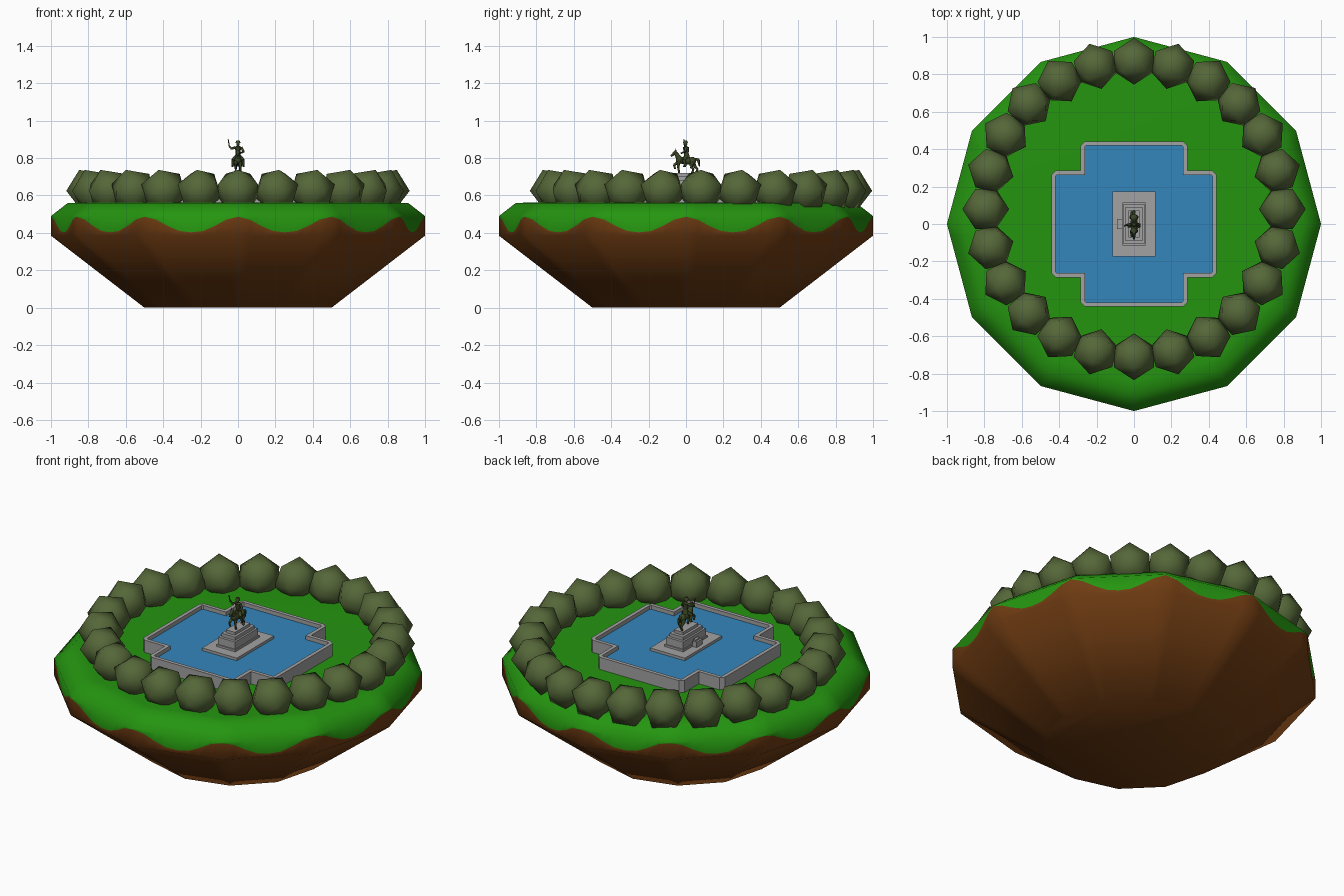
import bpy, bmesh
from math import sin, cos, pi, radians
from mathutils import Vector, Matrix

cube = bpy.data.objects.get("Cube")
if cube:
    bpy.data.objects.remove(cube, do_unlink=True)


def material(name, rgb):
    m = bpy.data.materials.new(name)
    m.use_nodes = True
    m.diffuse_color = (*rgb, 1)
    bsdf = m.node_tree.nodes["Principled BSDF"]
    bsdf.inputs["Base Color"].default_value = (*rgb, 1)
    bsdf.inputs["Roughness"].default_value = 0.9
    return m


GRASS = material("grass green", (0.018, 0.30, 0.005))
EARTH = material("earth brown", (0.16, 0.045, 0.006))
LEAF = material("leaf olive", (0.09, 0.135, 0.04))
WATER = material("water blue", (0.034, 0.24, 0.50))
STONE = material("stone grey", (0.37, 0.36, 0.37))
BRONZE = material("bronze green", (0.045, 0.062, 0.018))


def finish(name, bm, mats, smooth=None):
    bmesh.ops.recalc_face_normals(bm, faces=bm.faces)
    mesh = bpy.data.meshes.new(name)
    bm.to_mesh(mesh)
    bm.free()
    for m in mats:
        mesh.materials.append(m)
    ob = bpy.data.objects.new(name, mesh)
    bpy.context.collection.objects.link(ob)
    if smooth:
        bpy.ops.object.select_all(action='DESELECT')
        ob.select_set(True)
        bpy.context.view_layer.objects.active = ob
        bpy.ops.object.shade_smooth_by_angle(angle=radians(smooth))
    return ob


def loft(bm, rings, mats=None, close=False):
    """Join equal rings of points with quads; returns the vertex rings."""
    vs = [[bm.verts.new(p) for p in ring] for ring in rings]
    pairs = list(zip(vs, vs[1:])) + ([(vs[-1], vs[0])] if close else [])
    for k, (a, b) in enumerate(pairs):
        for i in range(len(a)):
            j = (i + 1) % len(a)
            f = bm.faces.new((a[i], a[j], b[j], b[i]))
            f.material_index = mats[k] if mats else 0
    return vs


def box(name, x, y, z0, z1, cx=0, cy=0):
    bm = bmesh.new()
    bmesh.ops.create_cube(bm, size=1, matrix=Matrix.Translation((cx, cy, (z0 + z1) / 2))
                          @ Matrix.Diagonal((2 * x, 2 * y, z1 - z0, 1)))
    return finish(name, bm, [STONE])


# Floating island: twelve sides, with a scalloped grass edge
SIDES, STEPS = 12, 8


def island_ring(r, height):
    pts = []
    for s in range(SIDES):
        a, b = (Vector((cos(t), sin(t), 0)) * r for t in (2 * pi * s / SIDES, 2 * pi * (s + 1) / SIDES))
        for k in range(STEPS):
            p = a.lerp(b, k / STEPS)
            p.z = height(k / STEPS) if callable(height) else height
            pts.append(p)
    return pts


def scallop(t):
    return 0.403 + 0.083 * ((1 + cos(2 * pi * t)) / 2) ** 1.3


bm = bmesh.new()
vs = loft(bm, [island_ring(0.5, 0), island_ring(1, 0.385), island_ring(1, scallop),
               island_ring(1, 0.49), island_ring(0.91, 0.56), island_ring(0.84, 0.562)],
          [1, 1, 0, 0, 0])
bm.faces.new(vs[0]).material_index = 1
bm.faces.new(vs[-1])
finish("island", bm, [GRASS, EARTH], 65)

# Ring of round bushes, each lying with its axis pointing outwards
for i in range(24):
    bm = bmesh.new()
    a = 2 * pi * i / 24
    place = (Matrix.Translation((0.793 * cos(a), 0.08 + 0.79 * sin(a), 0.625))
             @ Matrix.Rotation(a, 4, 'Z') @ Matrix.Rotation(pi / 2, 4, 'Y'))
    bmesh.ops.create_icosphere(bm, subdivisions=1, radius=0.125)
    # turn one corner of the outer ring straight up
    ring = max((v.co for v in bm.verts if 0.02 < v.co.z < 0.1), key=lambda c: c.x)
    place = place @ Matrix.Rotation(pi - Vector((ring.x, ring.y)).angle_signed(Vector((1, 0))), 4, 'Z')
    bm.transform(place)
    finish("bush", bm, [LEAF], 60)


# Cross-shaped pool with chamfered corners
def cross(reach, arm, cut, z):
    quarter = [(reach, arm - cut), (reach - cut, arm), (arm, arm), (arm, reach - cut), (arm - cut, reach)]
    pts = []
    for _ in range(4):
        pts += [(x, y, z) for x, y in quarter]
        quarter = [(-y, x) for x, y in quarter]
    return pts


RIM = 0.635
bm = bmesh.new()
outer, inner = (0.442, 0.285, 0.022), (0.42, 0.263, 0.008)
loft(bm, [cross(*outer, 0.55), cross(*outer, RIM), cross(*inner, RIM), cross(*inner, 0.55)], close=True)
finish("pool_wall", bm, [STONE])
bm = bmesh.new()
bm.faces.new([bm.verts.new(p) for p in cross(*inner, 0.612)])
finish("pool_water", bm, [WATER])

# Stepped pedestal
box("pedestal_slab", 0.115, 0.175, 0.56, 0.628)
box("pedestal_foot", 0.062, 0.115, 0.628, 0.64)
box("pedestal_block", 0.056, 0.108, 0.64, 0.683)
box("pedestal_step", 0.045, 0.092, 0.683, 0.703)
box("pedestal_top", 0.03, 0.072, 0.703, 0.72)
box("pedestal_plaque", 0.014, 0.028, 0.628, 0.66, -0.076)
box("plaque_ledge", 0.008, 0.02, 0.66, 0.668, -0.07)


# Mounted bronze statue
def blob(name, at, size, tilt=0):
    bm = bmesh.new()
    bmesh.ops.create_uvsphere(bm, u_segments=10, v_segments=7, radius=1, matrix=Matrix.Translation(at)
                              @ Matrix.Rotation(tilt, 4, 'X') @ Matrix.Diagonal((*size, 1)))
    finish(name, bm, [BRONZE], 60)


def limb(name, points, radii):
    bm = bmesh.new()
    pts = [Vector(p) for p in points]
    for a, b, ra, rb in zip(pts, pts[1:], radii, radii[1:]):
        d = b - a
        m = Matrix.Translation((a + b) / 2) @ d.to_track_quat('Z', 'Y').to_matrix().to_4x4()
        bmesh.ops.create_cone(bm, cap_ends=True, segments=8, radius1=ra, radius2=rb,
                              depth=d.length + 0.002, matrix=m)
    finish(name, bm, [BRONZE], 60)


blob("horse_body", (0, 0.0, 0.785), (0.02, 0.05, 0.02), -0.1)
blob("horse_rump", (0, 0.033, 0.785), (0.021, 0.022, 0.022))
blob("horse_chest", (0, -0.035, 0.79), (0.019, 0.02, 0.022))
limb("horse_neck", [(0, -0.035, 0.795), (0, -0.058, 0.832)], [0.016, 0.009])
limb("horse_head", [(0, -0.052, 0.836), (0, -0.08, 0.81)], [0.01, 0.005])
limb("horse_tail", [(0, 0.05, 0.795), (0, 0.066, 0.79), (0, 0.072, 0.755)], [0.006, 0.008, 0.003])
for side, lift in ((-1, 0.022), (1, 0)):
    x = 0.012 * side
    limb("horse_ear", [(x / 2, -0.054, 0.838), (x / 2, -0.055, 0.85)], [0.003, 0.001])
    limb("horse_hind_leg", [(x, 0.036, 0.778), (x, 0.026 + lift, 0.755), (x, 0.04 + lift, 0.74),
                            (x, 0.032 + lift, 0.72)], [0.013, 0.008, 0.005, 0.006])
    limb("horse_front_leg", [(x, -0.038, 0.78), (x, -0.042 - lift, 0.752 + lift / 2),
                             (x, -0.036 - lift, 0.72 + lift)], [0.01, 0.006, 0.005])
    limb("rider_leg", [(0.01 * side, 0.002, 0.808), (0.027 * side, -0.012, 0.79),
                       (0.029 * side, -0.002, 0.757), (0.03 * side, -0.014, 0.755)],
         [0.01, 0.009, 0.006, 0.004])
limb("rider_torso", [(0, 0.004, 0.8), (0, 0.002, 0.825), (0, 0, 0.858)], [0.018, 0.012, 0.017])
blob("rider_shoulders", (0, 0, 0.857), (0.02, 0.011, 0.008))
blob("rider_head", (0, -0.003, 0.876), (0.009, 0.01, 0.012))
limb("rider_hat", [(0, -0.003, 0.881), (0, -0.003, 0.893)], [0.014, 0.008])
limb("rider_raised_arm", [(-0.016, 0, 0.857), (-0.034, -0.004, 0.85), (-0.048, -0.008, 0.866)],
     [0.007, 0.006, 0.004])
limb("rider_baton", [(-0.046, -0.008, 0.86), (-0.052, -0.012, 0.898)], [0.003, 0.003])
limb("rider_rein_arm", [(0.018, 0, 0.857), (0.03, -0.004, 0.835), (0.014, -0.026, 0.826)],
     [0.007, 0.006, 0.004])
